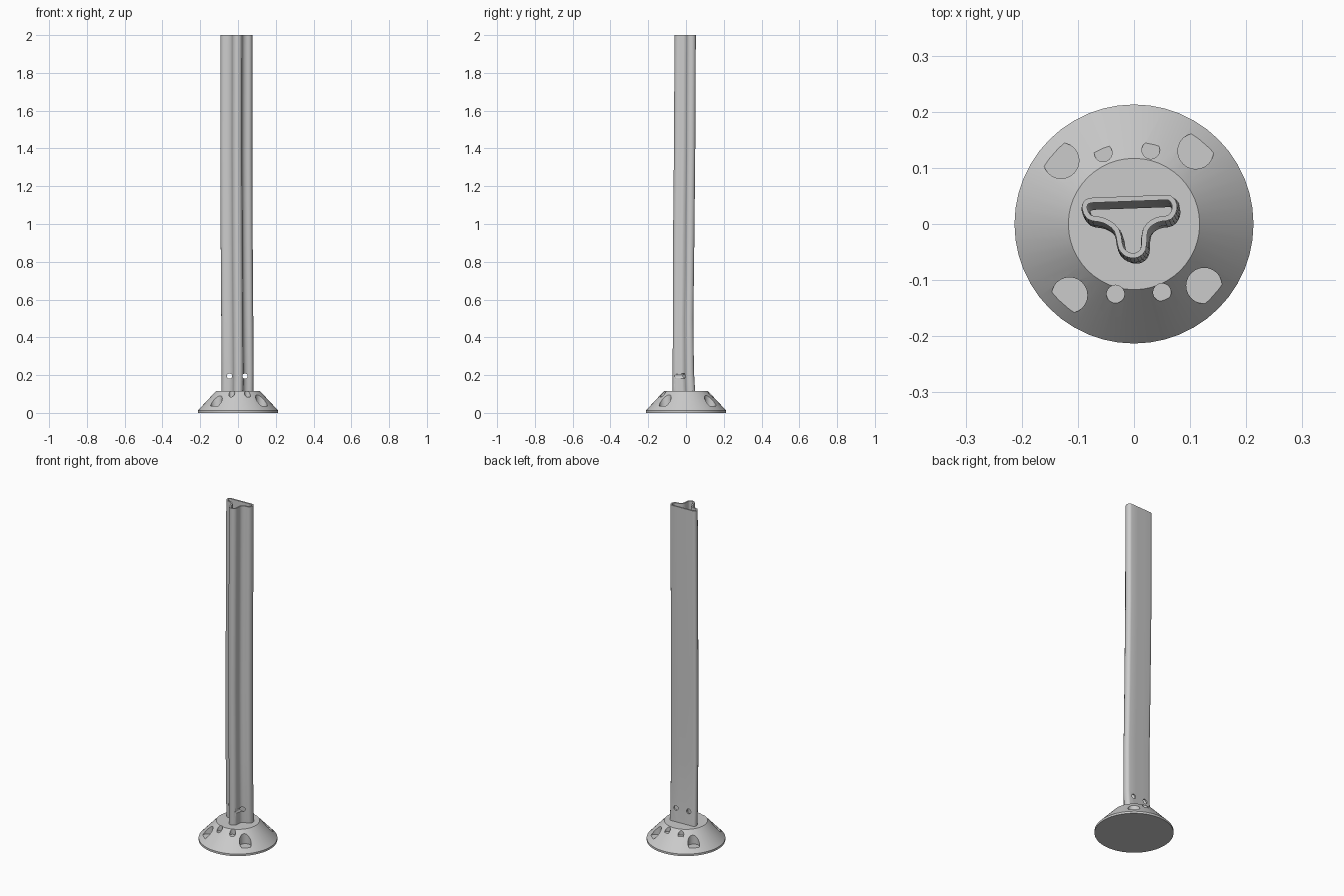
import bpy, bmesh, math
from mathutils import Vector
from mathutils.geometry import interpolate_bezier

if "Cube" in bpy.data.objects:
    bpy.data.objects.remove(bpy.data.objects["Cube"])


def make_object(name, bm):
    bmesh.ops.recalc_face_normals(bm, faces=bm.faces)
    me = bpy.data.meshes.new(name)
    bm.to_mesh(me)
    bm.free()
    ob = bpy.data.objects.new(name, me)
    bpy.context.collection.objects.link(ob)
    return ob


def loft(name, rings):
    """Closed solid through a list of equal-length point rings."""
    bm = bmesh.new()
    loops = [[bm.verts.new(p) for p in ring] for ring in rings]
    n = len(loops[0])
    for a, b in zip(loops, loops[1:]):
        for i in range(n):
            j = (i + 1) % n
            bm.faces.new((a[i], a[j], b[j], b[i]))
    bm.faces.new(loops[0])
    bm.faces.new(loops[-1])
    return make_object(name, bm)


def circle(r, z, n=48, cx=0, cy=0):
    return [(cx + r * math.cos(2 * math.pi * i / n),
             cy + r * math.sin(2 * math.pi * i / n), z) for i in range(n)]


def cut(ob, cutters):
    for c in cutters:
        mod = ob.modifiers.new("cut", 'BOOLEAN')
        mod.operation, mod.solver, mod.object = 'DIFFERENCE', 'EXACT', c
        bpy.context.view_layer.objects.active = ob
        bpy.ops.object.modifier_apply(modifier=mod.name)
        bpy.data.objects.remove(c)


def smooth(ob, angle):
    bpy.ops.object.select_all(action='DESELECT')
    ob.select_set(True)
    bpy.context.view_layer.objects.active = ob
    bpy.ops.object.shade_smooth_by_angle(angle=math.radians(angle))


# flared round foot with low rim
base = loft("base_foot", [circle(0.213, 0), circle(0.213, 0.012), circle(0.117, 0.115)])

# bolt recesses sunk straight down into the slope
big = [(-0.13, 0.113), (0.11, 0.13), (-0.115, -0.127), (0.125, -0.11)]
small = [(-0.055, 0.127), (0.03, 0.132), (-0.033, -0.125), (0.05, -0.122)]
recesses = []
for spots, r, floor in ((big, 0.032, 0.036), (small, 0.016, 0.084)):
    for x, y in spots:
        recesses.append(loft("recess_cutter", [circle(r, floor, 24, x, y),
                                               circle(r, 0.2, 24, x, y)]))
cut(base, recesses)
smooth(base, 30)

# rounded T section of the pole, counter-clockwise
pts = [Vector((x, y)) for x, y in [
    (-0.092, 0.028), (-0.081, 0.011), (-0.055, 0.005), (-0.035, -0.010),
    (-0.027, -0.042), (-0.012, -0.056), (0.008, -0.056), (0.021, -0.042),
    (0.025, -0.008), (0.042, 0.006), (0.065, 0.011), (0.076, 0.027),
    (0.074, 0.045), (0.060, 0.055), (-0.073, 0.050), (-0.089, 0.044)]]
outline = []
for i, p in enumerate(pts):
    q, prev, nxt = pts[(i + 1) % 16], pts[i - 1], pts[(i + 2) % 16]
    d = (q - p).length / 3
    h1 = p + (q - prev).normalized() * d
    h2 = q - (nxt - p).normalized() * d
    if d > 0.03:                       # keep the long back side straight
        h1, h2 = p.lerp(q, 1 / 3), p.lerp(q, 2 / 3)
    outline += [v.to_2d() for v in interpolate_bezier(
        p.to_3d(), h1.to_3d(), h2.to_3d(), q.to_3d(), 4)[:-1]]
inner = []
for i, p in enumerate(outline):
    t = (outline[(i + 1) % len(outline)] - outline[i - 1]).normalized()
    inner.append(p + Vector((-t.y, t.x)) * 0.009)

# z, x shift, y shift, y scale: slight bend of the hollow pole
stations = [(0.10, 0.005, -0.009, 1.06), (0.22, 0.006, -0.013, 1.0),
            (0.5, 0.004, -0.014, 0.96), (0.9, 0.001, -0.011, 1.0),
            (1.4, -0.001, -0.006, 1.0), (2.0, 0.0, -0.003, 1.0)]


def ring(profile, z, dx, dy, sy):
    return [(p.x + dx, p.y * sy + dy, z) for p in profile]


rings = [ring(outline, *s) for s in stations]
rings += [ring(inner, max(s[0], 0.12), *s[1:]) for s in reversed(stations)]
pole = loft("hollow_pole", rings)

# two screw holes through the pole near its foot
holes = []
for x in (-0.045, 0.037):
    holes.append(loft("hole_cutter", [[(x + a, y, 0.195 + b) for a, b, _ in circle(0.014, 0, 20)]
                                      for y in (-0.2, 0.2)]))
cut(pole, holes)
smooth(pole, 40)
